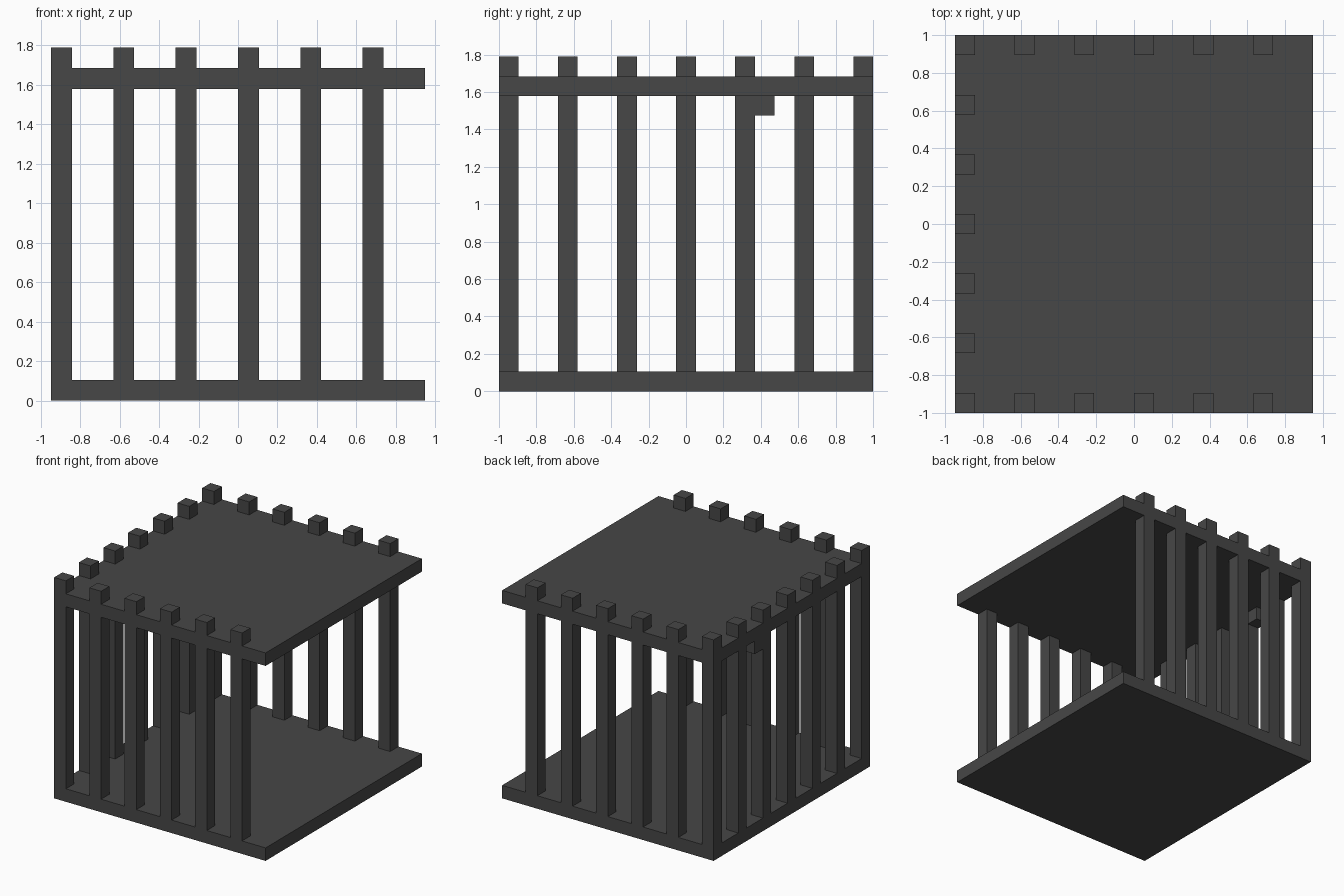
import bpy
import bmesh
from mathutils import Matrix, Vector

cube = bpy.data.objects.get("Cube")
if cube:
    bpy.data.objects.remove(cube, do_unlink=True)

U = 2 / 19  # thickness of one bar; every size is a multiple of it

iron = bpy.data.materials.new("dark_grey")
iron.use_nodes = True
color = (0.063, 0.063, 0.063, 1)
iron.diffuse_color = color
iron.node_tree.nodes["Principled BSDF"].inputs["Base Color"].default_value = color


def make_boxes(name, boxes):
    """One object from boxes given as (low corner, high corner) in bar units."""
    bm = bmesh.new()
    for low, high in boxes:
        low, high = Vector(low) * U, Vector(high) * U
        matrix = Matrix.Translation((low + high) / 2) @ Matrix.Diagonal((*(high - low), 1))
        bmesh.ops.create_cube(bm, size=1, matrix=matrix)
    mesh = bpy.data.meshes.new(name)
    bm.to_mesh(mesh)
    bm.free()
    mesh.materials.append(iron)
    obj = bpy.data.objects.new(name, mesh)
    bpy.context.collection.objects.link(obj)


def make_bar(name, x, y):
    """Bar between the plates, with its stub above the roof."""
    make_boxes(name, [((x, y, 1), (x + 1, y + 1, 15)),
                      ((x, y, 16), (x + 1, y + 1, 17))])


# Floor and roof plates
make_boxes("floor", [((-9, -9.5, 0), (9, 9.5, 1))])
make_boxes("roof", [((-9, -9.5, 15), (9, 9.5, 16))])

# Front and back rows, including the corner posts
for i in range(6):
    make_bar(f"front_bar_{i + 1}", -9 + 3 * i, -9.5)
    make_bar(f"back_bar_{i + 1}", -9 + 3 * i, 8.5)

# Side row between the corner posts; the opposite side stays open
for i in range(1, 6):
    make_bar(f"side_bar_{i}", -9, -9.5 + 3 * i)

# Small block under the roof beside a side bar
make_boxes("latch_block", [((-9, 3.5, 14), (-8, 4.5, 15))])
